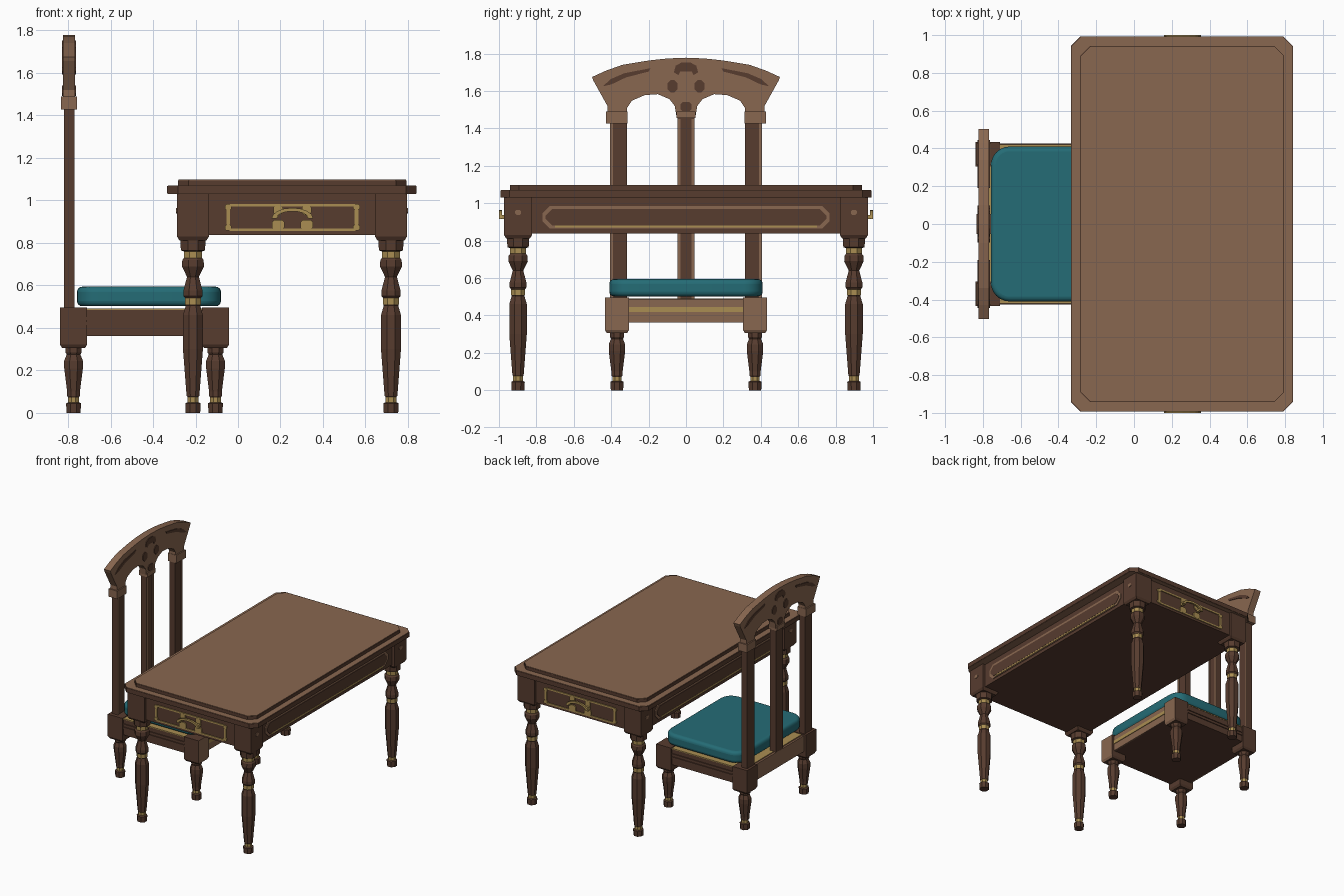
import bpy, bmesh, math

if "Cube" in bpy.data.objects:
    bpy.data.objects.remove(bpy.data.objects["Cube"])

def material(name, rgb):
    m = bpy.data.materials.new(name)
    m.diffuse_color = (*rgb, 1)
    m.use_nodes = True
    m.node_tree.nodes["Principled BSDF"].inputs["Base Color"].default_value = m.diffuse_color
    return m

LIGHT = material("light brown wood", (0.25, 0.135, 0.08))
DARK = material("dark brown wood", (0.095, 0.045, 0.028))
GOLD = material("gold trim", (0.40, 0.27, 0.085))
TEAL = material("teal fabric", (0.018, 0.15, 0.18))

def finish(name, bm, *mats):
    bmesh.ops.recalc_face_normals(bm, faces=bm.faces)
    me = bpy.data.meshes.new(name)
    bm.to_mesh(me)
    bm.free()
    for m in mats:
        me.materials.append(m)
    ob = bpy.data.objects.new(name, me)
    bpy.context.collection.objects.link(ob)
    return ob

def prism(name, pts, axis, lo, hi, mat):
    """Extrude a 2D outline along an axis from lo to hi."""
    place = {'x': lambda a, b, d: (d, a, b),
             'y': lambda a, b, d: (a, d, b),
             'z': lambda a, b, d: (a, b, d)}[axis]
    bm = bmesh.new()
    rings = [[bm.verts.new(place(a, b, d)) for a, b in pts] for d in (lo, hi)]
    n = len(pts)
    for r in rings:
        bm.faces.new(r)
    for i in range(n):
        j = (i + 1) % n
        bm.faces.new((rings[0][i], rings[0][j], rings[1][j], rings[1][i]))
    return finish(name, bm, mat)

def rect(a0, a1, b0, b1, c=0):
    """Rectangle outline with corners cut by c."""
    if not c:
        return [(a0, b0), (a1, b0), (a1, b1), (a0, b1)]
    return [(a0 + c, b0), (a1 - c, b0), (a1, b0 + c), (a1, b1 - c),
            (a1 - c, b1), (a0 + c, b1), (a0, b1 - c), (a0, b0 + c)]

def box(name, x0, x1, y0, y1, z0, z1, mat):
    return prism(name, rect(x0, x1, y0, y1), 'z', z0, z1, mat)

def turned(name, x, y, profile, n, mat, gold=()):
    """Stack of n-sided rings (z, half width); gold lists gold z ranges."""
    bm = bmesh.new()
    rings = []
    for z, hw in profile:
        r = hw / math.cos(math.pi / n)
        rings.append([bm.verts.new((x + r * math.cos(math.tau * (i + .5) / n),
                                    y + r * math.sin(math.tau * (i + .5) / n), z)) for i in range(n)])
    bm.faces.new(rings[0])
    bm.faces.new(rings[-1])
    for lo, hi in zip(rings, rings[1:]):
        for i in range(n):
            j = (i + 1) % n
            f = bm.faces.new((lo[i], lo[j], hi[j], hi[i]))
            zc = (lo[i].co.z + hi[i].co.z) / 2
            f.material_index = int(any(a < zc < b for a, b in gold))
    return finish(name, bm, mat, GOLD)

# ---- Table top and apron
prism("table_top_lower", rect(-.33, .838, -.99, .99, .05), 'z', 1.03, 1.07, LIGHT)
prism("table_top_edge", rect(-.333, .841, -.993, .993, .05), 'z', 1.032, 1.067, DARK)
prism("table_top_upper_edge", rect(-.282, .793, -.942, .942, .05), 'z', 1.06, 1.094, DARK)
prism("table_top_upper", rect(-.28, .791, -.94, .94, .05), 'z', 1.07, 1.098, LIGHT)
box("table_apron", -.265, .773, -.955, .955, .838, 1.03, DARK)

# ---- Table legs
LEG = [(0, .034), (.045, .036), (.05, .026), (.075, .026), (.08, .03), (.30, .047), (.46, .047),
       (.505, .034), (.51, .037), (.54, .037), (.55, .045), (.575, .045), (.64, .028), (.69, .052),
       (.72, .05), (.73, .042), (.76, .042), (.765, .057), (.815, .059)]
for x in (-.212, .72):
    for y in (-.898, .898):
        turned("table_corner_block", x, y, [(.812, .064), (.83, .075), (1.03, .075)], 4, DARK)
        turned("table_leg", x, y, LEG, 8, DARK, [(.05, .075), (.51, .54), (.73, .76)])

# ---- Long side panels, layered outlines on the apron
for s, face in ((1, .773), (-1, -.265)):
    for name, inset, d, mat in (("side_panel_rim", 0, .006, LIGHT), ("side_panel_field", .018, .009, DARK)):
        pts = rect(-.768 + inset, .768 - inset, .864 + inset, .986 - inset, .04 - inset * .4)
        prism(name, pts, 'x', face, face + s * d, mat)
    prism("side_panel_gold_line", rect(-.70, .70, .869, .881), 'x', face, face + s * .009, GOLD)
    edge = .795 if s > 0 else -.287
    for y in (-.898, .898):
        prism("block_rosette", rect(y - .017, y + .017, .938, .965, .008), 'x', edge, edge + s * .004, LIGHT)

# ---- Gold drawer frame and pull at both ends
CX = .256
for s in (-1, 1):
    f = s * .955
    for z in (.862, .978):
        prism("drawer_frame_rail", rect(-.04, .553, z - .006, z + .006), 'y', f, f + s * .007, GOLD)
    for x in (-.046, .558):
        prism("drawer_frame_stile", rect(x - .009, x + .009, .872, .968), 'y', f, f + s * .007, GOLD)
        for z in (.872, .968):
            prism("drawer_frame_corner", rect(x - .016, x + .016, z - .014, z + .014, .008),
                  'y', f, f + s * .008, GOLD)
    for t in (-1, 1):
        for z, w in ((.885, .03), (.955, .022)):
            prism("pull_backplate", rect(CX + t * .067 - w, CX + t * .067 + w, z - .024, z + .024, .012),
                  'y', f, f + s * .008, GOLD)
        prism("pull_post", rect(CX + t * .078 - .01, CX + t * .078 + .01, .917, .937), 'y', f, f + s * .04, GOLD)
    arc = [(CX + r * math.cos(a) * .098, .915 + h * math.sin(a))
           for r, h, rng in ((1, .05, range(0, 9)), (.78, .034, range(8, -1, -1)))
           for a in [math.pi * k / 8 for k in rng]]
    prism("pull_handle", arc, 'y', s * .985, s * 1.0, GOLD)

# ---- Chair base
box("seat_frame", -.815, -.065, -.42, .42, .362, .488, DARK)
box("seat_frame_gold_top", -.80, -.075, -.422, .422, .485, .492, GOLD)
box("front_rail_face", -.07, -.06, -.31, .31, .362, .488, LIGHT)
box("front_rail_gold_line", -.062, -.055, -.31, .31, .418, .446, GOLD)
box("back_rail_face", -.82, -.81, -.31, .31, .362, .488, LIGHT)
for s in (-1, 1):
    for z in (.42, .445):
        prism("side_rail_moulding", rect(-.715, -.165, z - .007, z + .007), 'y', s * .42, s * .427, DARK)

# ---- Chair legs and corner blocks (front faces of the front blocks are light)
CHAIR_LEG = [(0, .033), (.045, .035), (.05, .025), (.072, .025), (.08, .03), (.1, .03), (.21, .044),
             (.245, .044), (.275, .032), (.285, .038), (.31, .038)]
for x in (-.774, -.106):
    for y in (-.369, .369):
        b = turned("chair_corner_block", x, y, [(.305, .054), (.322, .064), (.497, .064)], 4, DARK)
        if x > -.5:
            b.data.materials[1] = LIGHT
            for p in b.data.polygons:
                p.material_index = int(p.normal.x > .6)
        turned("chair_leg", x, y, CHAIR_LEG, 8, DARK, [(.05, .072)])

# ---- Cushion with rounded corners and soft edges
corner = [(-1, -1, 180), (1, -1, 270), (1, 1, 0), (-1, 1, 90)]
pts = [(-.419 + sx * .239 + .1 * math.cos(math.radians(a + k * 15)),
        sy * .31 + .1 * math.sin(math.radians(a + k * 15))) for sx, sy, a in corner for k in range(7)]
cushion = prism("seat_cushion", pts, 'z', .502, .594, TEAL)
bv = cushion.modifiers.new("soft edge", 'BEVEL')
bv.width, bv.segments = .025, 4
bv.limit_method, bv.angle_limit = 'ANGLE', math.radians(50)
bpy.context.view_layer.objects.active = cushion
cushion.select_set(True)
bpy.ops.object.shade_smooth_by_angle(angle=math.radians(40))

# ---- Chair back posts with light edge strips
for y in (-.36, 0, .36):
    box("back_post", -.82, -.772, y - .045, y + .045, .485, 1.47, DARK)
    for t in (-1, 1):
        if y * t >= 0:
            box("back_post_edge_strip", -.773, -.769, y + t * .037 - .008, y + t * .037 + .008, .49, 1.45, LIGHT)
    z0 = 1.455 if y == 0 else 1.427
    w = .052 if y == 0 else .058
    box("post_collar", -.833, -.758, y * 1.03 - w, y * 1.03 + w, z0, 1.49, LIGHT)

# ---- Arched crest rail, right half outline mirrored
half = [(0, 1.778), (.10, 1.774), (.20, 1.763), (.34, 1.74), (.43, 1.708), (.502, 1.675), (.495, 1.655),
        (.42, 1.52), (.42, 1.46), (.315, 1.46), (.315, 1.51), (.29, 1.548), (.22, 1.578), (.15, 1.583),
        (.088, 1.556), (.06, 1.52), (.05, 1.46)]
prism("crest_rail", half + [(-y, z) for y, z in reversed(half[1:])], 'x', -.823, -.767, LIGHT)

# ---- Dark carvings on both crest faces
band = [(.445, 1.625), (.40, 1.665), (.33, 1.695), (.19, 1.722), (.20, 1.704), (.32, 1.673), (.40, 1.635)]
arch = [(-.065, 1.70), (-.055, 1.735), (-.025, 1.752), (.025, 1.752), (.055, 1.735), (.065, 1.70),
        (.04, 1.685), (.03, 1.705), (-.03, 1.705), (-.04, 1.685)]
for a, b in ((-.767, -.762), (-.823, -.828)):
    prism("crest_centre_carving", arch, 'x', a, b, DARK)
    prism("crest_drop_carving", rect(-.03, .03, 1.492, 1.54, .012), 'x', a, b, DARK)
    for t in (-1, 1):
        prism("crest_band_carving", [(t * y, z) for y, z in band], 'x', a, b, DARK)
        prism("crest_leaf_carving", rect(t * .072 - .027, t * .072 + .027, 1.592, 1.66, .018), 'x', a, b, DARK)
